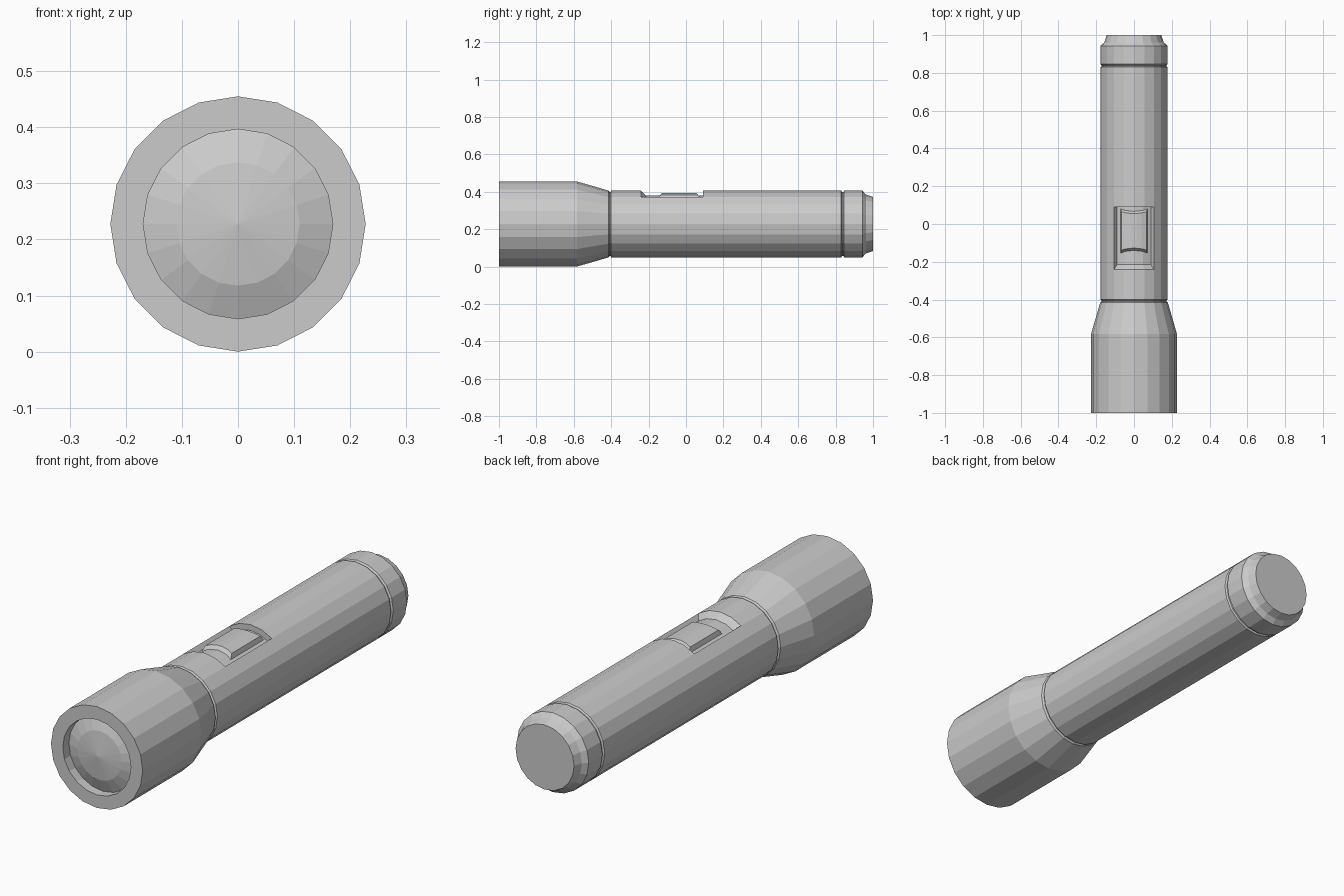
import bpy, bmesh, math

if "Cube" in bpy.data.objects:
    bpy.data.objects.remove(bpy.data.objects["Cube"])

SIDES = 20
AXIS_Z = 0.2275


def finish(bm, name):
    bmesh.ops.remove_doubles(bm, verts=bm.verts[:], dist=1e-5)
    bmesh.ops.recalc_face_normals(bm, faces=bm.faces[:])
    mesh = bpy.data.meshes.new(name)
    bm.to_mesh(mesh)
    bm.free()
    obj = bpy.data.objects.new(name, mesh)
    bpy.context.collection.objects.link(obj)
    return obj


def point(r, angle, y):
    return (r * math.sin(angle), y, AXIS_Z + r * math.cos(angle))


def lathe(profile):
    """Revolve (radius, y) points around the long axis."""
    bm = bmesh.new()
    rings = [[bm.verts.new(point(r, math.tau * i / SIDES, y)) for i in range(SIDES)]
             for r, y in profile]
    for a, b in zip(rings, rings[1:]):
        for i in range(SIDES):
            j = (i + 1) % SIDES
            bm.faces.new((a[i], a[j], b[j], b[i]))
    bmesh.ops.remove_doubles(bm, verts=bm.verts[:], dist=1e-5)
    return bm


# Head with recessed front opening
finish(lathe([(0.169, -0.955), (0.169, -1.0), (0.2275, -1.0), (0.2275, -0.583),
              (0.179, -0.415), (0.171, -0.409), (0.171, -0.403)]), "head")

# Domed lens
finish(lathe([(0, -0.993), (0.11, -0.98), (0.169, -0.957)]), "lens")

# Barrel, with the switch pocket sunk into its top four facets
POCKET_FRONT, POCKET_BACK, FLOOR_R = -0.24, 0.09, 0.152
bm = lathe([(0.171, -0.405), (0.178, -0.4), (0.178, POCKET_FRONT),
            (0.178, POCKET_BACK), (0.178, 0.83), (0.171, 0.835), (0.171, 0.841)])
pocket = []
for f in bm.faces:
    c = f.calc_center_median()
    if POCKET_FRONT < c.y < POCKET_BACK and c.z > AXIS_Z and abs(c.x) < 0.1:
        pocket.append(f)
ext = bmesh.ops.extrude_face_region(bm, geom=pocket)
for v in [g for g in ext["geom"] if isinstance(g, bmesh.types.BMVert)]:
    k = FLOOR_R / 0.178
    v.co.x *= k
    v.co.z = AXIS_Z + (v.co.z - AXIS_Z) * k
    if v.co.y < -0.1:
        v.co.y += 0.025          # sloping front wall
leftover = [f for f in pocket if f.is_valid]
if leftover:
    bmesh.ops.delete(bm, geom=leftover, context='FACES')
finish(bm, "barrel")

# Tail cap
finish(lathe([(0.171, 0.84), (0.178, 0.846), (0.178, 0.943), (0.157, 0.962),
              (0.145, 1.0), (0, 1.0)]), "tail_cap")

# Sliding switch: curved pad with sloped ends
bm = bmesh.new()
steps = [-1, -0.6, -0.2, 0.2, 0.6, 1]
rows = []
for r, half, y, sign in [(0.148, 29, -0.143, -1), (0.167, 23, -0.128, -1),
                         (0.167, 23, 0.055, 1), (0.148, 29, 0.07, 1)]:
    row = []
    for s in steps:
        a = math.radians(half) * s
        drop = r * (1 - math.cos(a))
        row.append(bm.verts.new(point(r, a, y + sign * drop * 0.7)))
    rows.append(row)
for a, b in zip(rows, rows[1:]):
    for i in range(len(steps) - 1):
        bm.faces.new((a[i], a[i + 1], b[i + 1], b[i]))
for i in (0, -1):
    bm.faces.new([row[i] for row in rows])
finish(bm, "switch")
